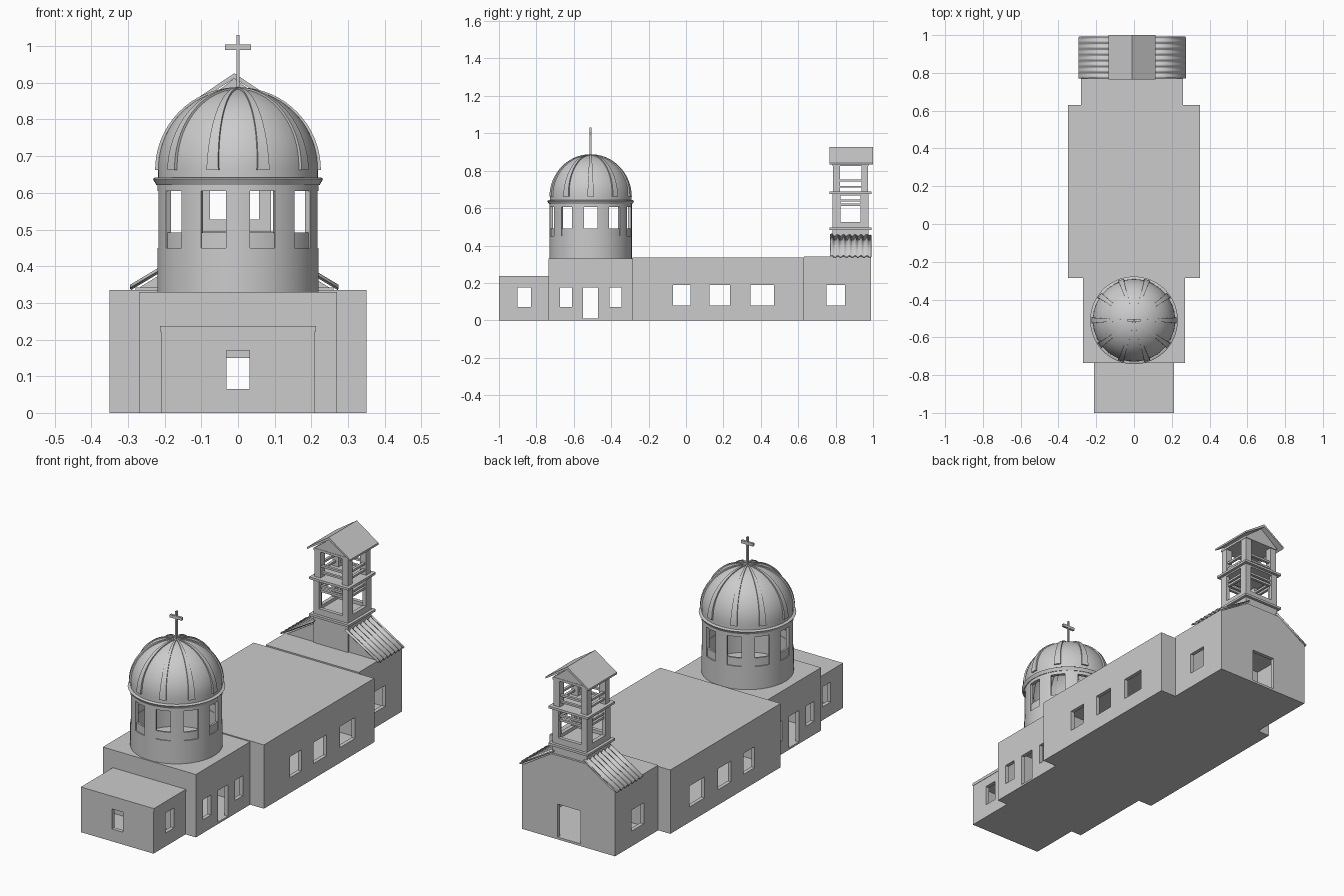
import bpy, bmesh, math
from mathutils import Matrix

if "Cube" in bpy.data.objects:
    bpy.data.objects.remove(bpy.data.objects["Cube"])

DY = -0.51              # dome centre (y)
TX, TY = -0.01, 0.88    # bell tower centre


def obj(name, bm):
    bmesh.ops.recalc_face_normals(bm, faces=bm.faces)
    me = bpy.data.meshes.new(name)
    bm.to_mesh(me)
    bm.free()
    o = bpy.data.objects.new(name, me)
    bpy.context.collection.objects.link(o)
    return o


def box(name, x0, x1, y0, y1, z0, z1, rot=0, centre=(0, 0)):
    bm = bmesh.new()
    m = Matrix.Translation(((x0+x1)/2, (y0+y1)/2, (z0+z1)/2)) @ Matrix.Diagonal((x1-x0, y1-y0, z1-z0, 1))
    turn = Matrix.Translation((*centre, 0)) @ Matrix.Rotation(rot, 4, 'Z')
    bmesh.ops.create_cube(bm, size=1, matrix=turn @ m)
    return obj(name, bm)


def prism(name, pts, y0, y1):
    bm = bmesh.new()
    f = bm.faces.new([bm.verts.new((x, y0, z)) for x, z in pts])
    r = bmesh.ops.extrude_face_region(bm, geom=[f])
    for v in r['geom']:
        if isinstance(v, bmesh.types.BMVert):
            v.co.y = y1
    return obj(name, bm)


def lathe(name, pts, closed=True, n=60):
    bm = bmesh.new()
    rings = [[bm.verts.new((r*math.cos(2*math.pi*i/n), DY + r*math.sin(2*math.pi*i/n), z))
              for i in range(n)] for r, z in pts]
    for k in range(len(pts) if closed else len(pts)-1):
        a, b = rings[k], rings[(k+1) % len(rings)]
        for i in range(n):
            j = (i+1) % n
            bm.faces.new((a[i], a[j], b[j], b[i]))
    bmesh.ops.remove_doubles(bm, verts=bm.verts, dist=1e-5)
    return obj(name, bm)


def cut(o, cutters):
    for c in cutters:
        m = o.modifiers.new("cut", 'BOOLEAN')
        m.operation, m.solver, m.object = 'DIFFERENCE', 'EXACT', c
    me = bpy.data.meshes.new_from_object(o.evaluated_get(bpy.context.evaluated_depsgraph_get()))
    o.modifiers.clear()
    o.data = me
    for c in cutters:
        bpy.data.objects.remove(c)


def smooth(o):
    bpy.ops.object.select_all(action='DESELECT')
    o.select_set(True)
    bpy.context.view_layer.objects.active = o
    bpy.ops.object.shade_smooth_by_angle(angle=math.radians(35))


# Hollow rooms: x0, x1, y0, y1, height, side openings (y0, y1, z0, z1)
T = 0.02
rooms = {
    "apse": (-.21, .21, -1, -.735, .235, [(-.90, -.83, .07, .175)]),
    "crossing": (-.27, .27, -.735, -.285, .33,
                 [(-.675, -.61, .07, .175), (-.55, -.47, .01, .175), (-.41, -.345, .07, .175)]),
    "nave": (-.35, .35, -.285, .63, .335,
             [(-.07, .025, .08, .19), (.125, .235, .08, .19), (.345, .47, .08, .19)]),
    "entrance_hall": (-.28, .26, .63, .988, .342, [(.75, .85, .08, .19)]),
}
for name, (x0, x1, y0, y1, h, wins) in rooms.items():
    cs = [box("cavity", x0+T, x1-T, y0+T, y1-T, .01, h-T)]
    cs += [box("window", -.5, .5, a, b, c, d) for a, b, c, d in wins]
    if name == "apse":
        cs += [box("window", -.032, .032, -1.1, -.9, .065, .17),
               box("passage", -.06, .06, -.8, -.7, .012, .15)]
    elif name == "entrance_hall":
        cs += [box("passage", -.06, .06, .6, .7, .012, .15),
               box("door", -.08, .053, .9, 1.1, .012, .185)]
    else:
        cs.append(box("passage", -.06, .06, y0-.05, y1+.05, .012, .15))
    cut(box(name, x0, x1, y0, y1, 0, h), cs)
box("apse_roof_slab", -.212, .212, -1.0, -.735, .222, .237)

# Drum with ten windows, cornice and low inner parapet
drum = lathe("drum", [(.22, .325), (.22, .63), (.203, .63), (.203, .325)])
cut(drum, [box("window", -.3, .3, -.036, .036, .45, .605, i*math.pi/5, (0, DY)) for i in range(5)])
smooth(drum)
smooth(lathe("window_parapet", [(.215, .44), (.215, .492), (.205, .492), (.205, .44)]))
smooth(lathe("drum_cornice", [(.2, .622), (.223, .622), (.232, .638), (.226, .642), (.2, .642)]))

# Dome and tapering ribs
arc = [(.218*math.cos(a), .665+.218*math.sin(a)) for a in [i*math.pi/40 for i in range(21)]]
smooth(lathe("dome", [(.218, .638)] + arc, closed=False))
bm = bmesh.new()
for k in range(10):
    rot = Matrix.Translation((0, DY, 0)) @ Matrix.Rotation(k*math.pi/5, 4, 'Z')
    prev = None
    for i in range(17):
        t = i/16
        a = t*math.radians(88)
        w = .014*(1-t)+.003
        ring = []
        for r, s in ((.212, -1), (.226, -1), (.226, 1), (.212, 1)):
            v = bm.verts.new((r*math.cos(a), s*w, .662 + r*math.sin(a)))
            v.co = rot @ v.co
            ring.append(v)
        if prev:
            for j in range(4):
                bm.faces.new((prev[j], prev[(j+1) % 4], ring[(j+1) % 4], ring[j]))
        if i in (0, 16):
            bm.faces.new(ring)
        prev = ring
smooth(obj("dome_ribs", bm))

# Cross
box("cross_post", -.004, .004, DY-.006, DY+.006, .875, 1.03)
box("cross_arm", -.035, .035, DY-.006, DY+.006, .99, 1.005)

# Gable below the tower and corrugated side roofs
prism("rear_gable", [(-.28, .335), (.26, .335), (TX+.1, .44), (TX-.1, .44)], .79, .988)
for side, s in (("left", -1), ("right", 1)):
    bm = bmesh.new()
    rows = []
    for i in range(57):
        y = .772 + .218*i/56
        dz = .005*math.sin(2*math.pi*7*i/56)
        rows.append([bm.verts.new((TX+s*d, y, z+dz)) for d, z in ((.09, .458), (.283, .342))])
    for a, b in zip(rows, rows[1:]):
        bm.faces.new((a[0], a[1], b[1], b[0]))
    o = obj(side + "_corrugated_roof", bm)
    m = o.modifiers.new("thickness", 'SOLIDIFY')
    m.thickness, m.offset = .005, 0
    smooth(o)


# Bell tower, built around its own centre
def tbox(name, hx, hy, z0, z1, x=0, y=0):
    return box(name, TX+x-hx, TX+x+hx, TY+y-hy, TY+y+hy, z0, z1)


tbox("tower_base", .1, .097, .335, .485)
tbox("tower_lower_cornice", .115, .112, .483, .495)
stage = tbox("tower_lower_stage", .1, .097, .495, .676)
cut(stage, [tbox("cut", .2, .054, .527, .668), tbox("cut", .067, .2, .527, .668),
            tbox("cut", .08, .078, .51, .668)])
tbox("tower_upper_cornice", .115, .112, .676, .688)
for sx in (-1, 1):
    for sy in (-1, 1):
        tbox("upper_post", .018, .018, .688, .835, sx*.08, sy*.075)
for s in (-1, 1):
    for z0, z1 in ((.612, .624), (.634, .645), (.709, .719), (.742, .753)):
        tbox("side_rail", .007, .075, z0, z1, s*.085)
        tbox("end_rail", .078, .007, z0, z1, 0, s*.08)
tbox("tower_top_beam", .1, .097, .826, .838)
prism("tower_gable", [(TX-.1, .836), (TX+.1, .836), (TX, .912)], TY-.095, TY+.095)
prism("tower_roof", [(TX-.125, .832), (TX-.125, .842), (TX, .926), (TX+.125, .842),
                     (TX+.125, .832), (TX, .912)], .766, 1.0)
